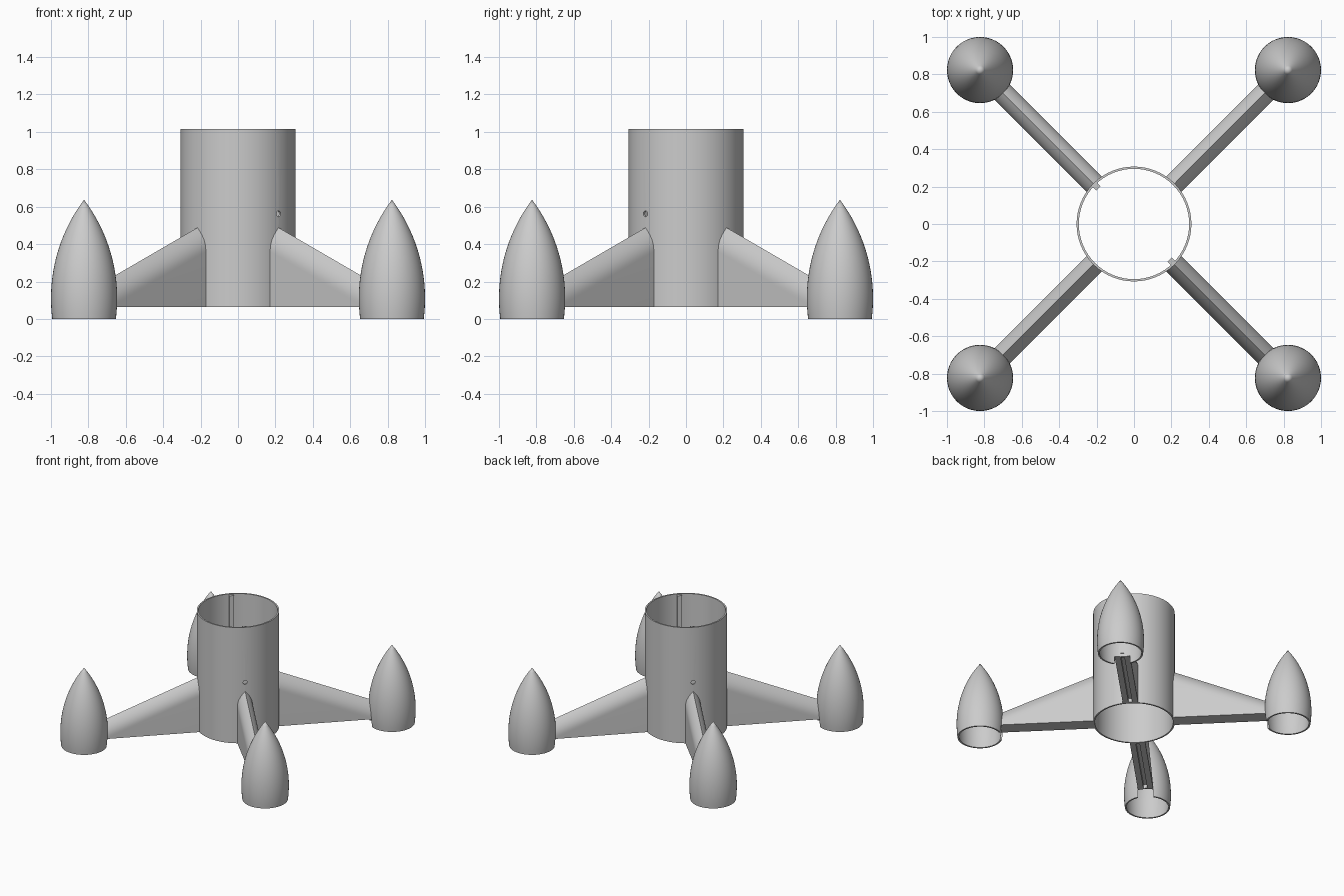
import bpy, bmesh, math
from mathutils import Matrix, Vector

if "Cube" in bpy.data.objects:
    bpy.data.objects.remove(bpy.data.objects["Cube"], do_unlink=True)

grey = bpy.data.materials.new("plain grey")
grey.use_nodes = True
grey.diffuse_color = (0.6, 0.6, 0.6, 1)
grey.node_tree.nodes["Principled BSDF"].inputs["Base Color"].default_value = grey.diffuse_color

TUBE_R, TUBE_IN, BASE, TOP = 0.307, 0.295, 0.065, 1.015
POD_R, POD_TIP, POD_WIDE, WALL = 0.177, 0.637, 0.11, 0.012
POD_DIST = 0.823 * math.sqrt(2)
FIN_W, ARCH = 0.058, 0.13
FIN_IN, FIN_OUT = 0.297, 1.002


def finish(name, bm):
    bmesh.ops.remove_doubles(bm, verts=bm.verts, dist=1e-5)
    bmesh.ops.recalc_face_normals(bm, faces=bm.faces)
    mesh = bpy.data.meshes.new(name)
    bm.to_mesh(mesh)
    bm.free()
    mesh.materials.append(grey)
    ob = bpy.data.objects.new(name, mesh)
    bpy.context.collection.objects.link(ob)
    return ob


def lathe(name, profile, steps=64, closed=False):
    # points on the axis become single poles, all others become rings
    bm = bmesh.new()
    rings = []
    for r, z in profile:
        count = steps if r > 0 else 1
        rings.append([bm.verts.new((r * math.cos(math.tau * i / steps),
                                    r * math.sin(math.tau * i / steps), z)) for i in range(count)])
    pairs = list(zip(rings, rings[1:]))
    if closed:
        pairs.append((rings[-1], rings[0]))
    for a, b in pairs:
        for i in range(steps):
            j = (i + 1) % steps
            corners = [a[i % len(a)], a[j % len(a)], b[j % len(b)], b[i % len(b)]]
            bm.faces.new(list(dict.fromkeys(corners)))
    return finish(name, bm)


def box(name, low, high):
    bm = bmesh.new()
    low, high = Vector(low), Vector(high)
    size = Matrix.Diagonal((*(high - low), 1))
    bmesh.ops.create_cube(bm, size=1, matrix=Matrix.Translation((low + high) / 2) @ size)
    return finish(name, bm)


def place(ob, angle, dist=0):
    ob.data.transform(Matrix.Rotation(angle, 4, "Z") @ Matrix.Translation((dist, 0, 0)))
    return ob


def cut(ob, cutter):
    mod = ob.modifiers.new("cut", "BOOLEAN")
    mod.operation, mod.solver, mod.object = "DIFFERENCE", "EXACT", cutter
    bpy.context.view_layer.objects.active = ob
    bpy.ops.object.modifier_apply(modifier=mod.name)
    bpy.data.objects.remove(cutter, do_unlink=True)


def smooth(ob):
    bpy.ops.object.select_all(action="DESELECT")
    ob.select_set(True)
    bpy.context.view_layer.objects.active = ob
    bpy.ops.object.shade_smooth_by_angle(angle=math.radians(30))


def ogive(radius, tip, steps=20):
    # circular arc from the open base up to the pointed tip
    h = tip - POD_WIDE
    big = (radius ** 2 + h ** 2) / (2 * radius)
    pts = []
    for i in range(steps):
        z = tip * i / steps
        pts.append((math.sqrt(big ** 2 - (z - POD_WIDE) ** 2) - big + radius, z))
    return pts + [(0, tip)]


def fin(name):
    # pointed arch section, swept outward along a falling ridge
    half = [(FIN_W * (1 - (i / 10) ** 2.2), ARCH * (i / 10 - 1)) for i in range(11)]
    section = half + [(-u, d) for u, d in reversed(half[:-1])]
    bm = bmesh.new()
    ends = []
    for x in (FIN_IN, FIN_OUT):
        ridge = 0.488 - 0.411 * (x - TUBE_R)
        ring = [(FIN_W, BASE)] + [(u, max(ridge + d, BASE + 0.001)) for u, d in section] + [(-FIN_W, BASE)]
        ends.append([bm.verts.new((x, u, z)) for u, z in ring])
    a, b = ends
    for i in range(len(a)):
        j = (i + 1) % len(a)
        bm.faces.new((a[i], a[j], b[j], b[i]))
    bm.faces.new(a)
    bm.faces.new(b)
    return finish(name, bm)


# body tube, open at both ends
tube = lathe("body_tube", [(TUBE_R, BASE), (TUBE_R, TOP), (TUBE_IN, TOP), (TUBE_IN, BASE)], closed=True)

# pod shell, from the outer tip down, under the rim and up to the inner tip
shell = ogive(POD_R, POD_TIP)[::-1] + ogive(POD_R - WALL, POD_TIP - 0.03)

places = {"back_left": 45, "back_right": 135, "front_right": 225, "front_left": 315}
for where, degrees in places.items():
    angle = math.radians(degrees)
    railed = where in ("back_right", "front_left")

    # hollow pod with a slot in its rim under the fin
    pod = lathe(where + "_pod", shell, 48)
    cut(pod, box("slot_cutter", (-0.25, -FIN_W, -0.05), (-0.1, FIN_W, BASE)))
    smooth(place(pod, angle, POD_DIST))

    # fin, with a wire groove underneath on one diagonal
    arm = fin(where + "_fin")
    if not railed:
        cut(arm, box("groove_cutter", (FIN_IN + 0.02, -0.014, 0), (1.1, 0.014, BASE + 0.03)))
    smooth(place(arm, angle))

    # guide rail in the upper tube and peg hole above the fin
    if railed:
        place(box(where + "_rail", (0.27, -0.017, 0.6), (0.299, 0.017, TOP - 0.005)), angle)
        bm = bmesh.new()
        turn = Matrix.Translation((TUBE_R, 0, 0.562)) @ Matrix.Rotation(math.pi / 2, 4, "Y")
        bmesh.ops.create_cone(bm, cap_ends=True, segments=16, radius1=0.016, radius2=0.016,
                              depth=0.06, matrix=turn)
        cut(tube, place(finish("hole_cutter", bm), angle))

smooth(tube)
